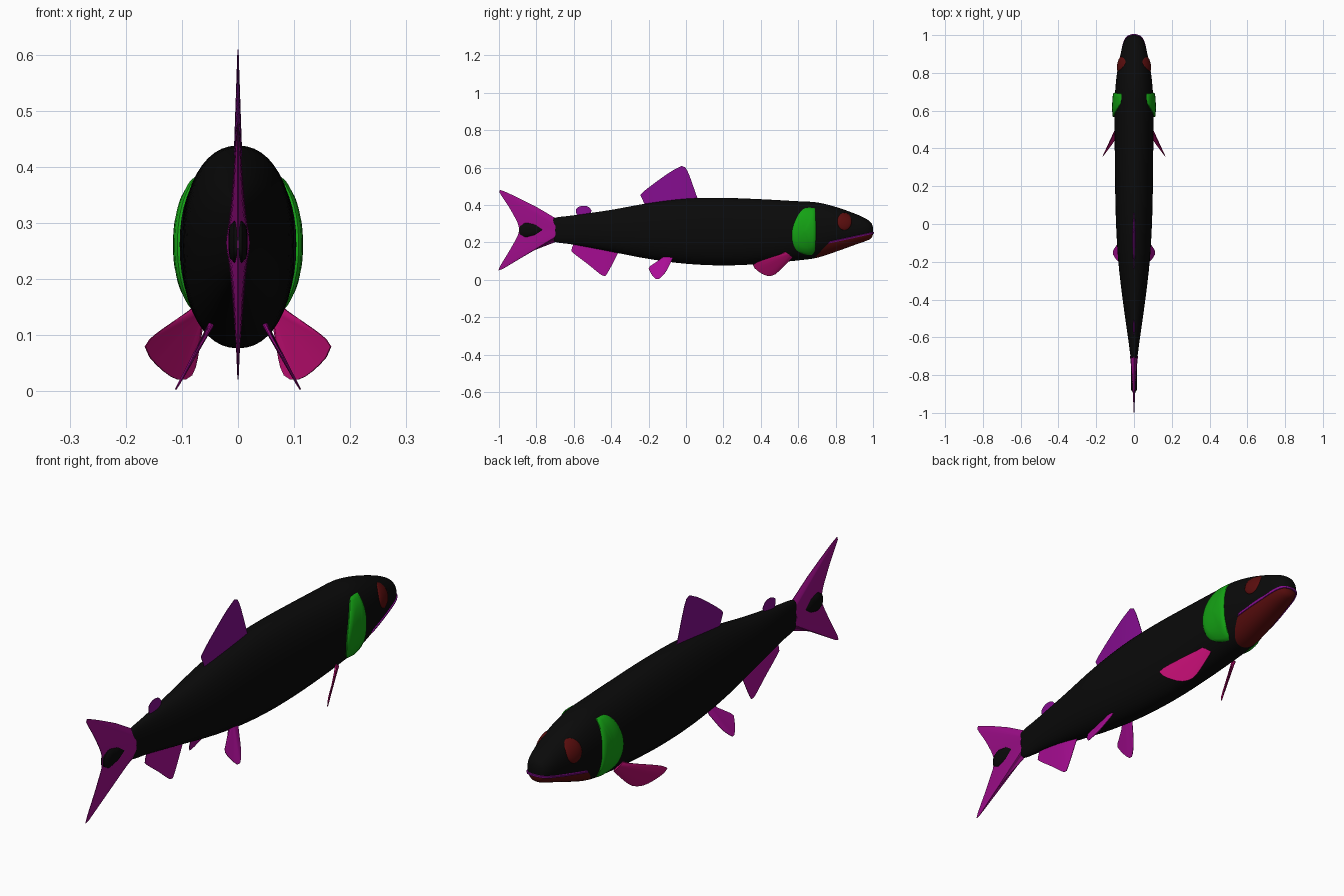
import bpy, bmesh, math
from mathutils import Vector

if "Cube" in bpy.data.objects:
    bpy.data.objects.remove(bpy.data.objects["Cube"])


def material(name, r, g, b):
    m = bpy.data.materials.new(name)
    m.use_nodes = True
    m.diffuse_color = (r, g, b, 1)
    m.node_tree.nodes["Principled BSDF"].inputs["Base Color"].default_value = (r, g, b, 1)
    return m


BLACK = material("body black", .003, .003, .003)
RED = material("dark red", .1, .004, .004)
GREEN = material("gill green", .007, .36, .007)
PURPLE = material("dorsal purple", .23, .004, .27)
MAGENTA = material("tail magenta", .34, .004, .25)
BRIGHT = material("belly fin magenta", .4, .004, .3)
PINK = material("pectoral pink", .5, .004, .16)


def smooth(points, n):
    """Catmull-Rom samples through points, n per span."""
    p = [Vector(q) for q in points]
    p = [2 * p[0] - p[1]] + p + [2 * p[-1] - p[-2]]
    out = []
    for i in range(1, len(p) - 2):
        a, b, c, d = p[i - 1:i + 3]
        for k in range(n):
            t = k / n
            out.append(.5 * (2 * b + (c - a) * t + (2 * a - 5 * b + 4 * c - d) * t * t
                             + (3 * b - a - 3 * c + d) * t ** 3))
    return out + [p[-2]]


def resample(points, n):
    """n + 1 points evenly spaced along a polyline."""
    p = [Vector(q) for q in points]
    d = [0]
    for a, b in zip(p, p[1:]):
        d.append(d[-1] + (b - a).length)
    out = []
    for k in range(n + 1):
        s = d[-1] * k / n
        i = max(j for j in range(len(p) - 1) if d[j] <= s)
        out.append(p[i].lerp(p[i + 1], (s - d[i]) / max(d[i + 1] - d[i], 1e-9)))
    return out


def finish(bm, name, mats, mirror=False, angle=40):
    bmesh.ops.recalc_face_normals(bm, faces=bm.faces)
    me = bpy.data.meshes.new(name)
    bm.to_mesh(me)
    bm.free()
    ob = bpy.data.objects.new(name, me)
    bpy.context.collection.objects.link(ob)
    for m in mats:
        me.materials.append(m)
    for f in me.polygons:
        f.use_smooth = True
    me.set_sharp_from_angle(angle=math.radians(angle))
    if mirror:
        ob.modifiers.new("mirror", "MIRROR")
    return ob


def loft(rings):
    bm = bmesh.new()
    vs = [[bm.verts.new(p) for p in r] for r in rings]
    n = len(vs[0])
    for a, b in zip(vs, vs[1:]):
        for i in range(n):
            j = (i + 1) % n
            bm.faces.new((a[i], a[j], b[j], b[i]))
    bm.faces.new(vs[0])
    bm.faces.new(vs[-1])
    return bm


def fin(name, mat, root, edge, thick, mirror=False, n=20):
    """Blade from a thick root line to a thin outer edge."""
    to3 = lambda ps: [Vector(p) if len(p) == 3 else Vector((0, *p)) for p in ps]
    r, e = resample(to3(root), n), resample(smooth(to3(edge), 5), n)
    nrm = (e[n // 2] - r[n // 2]).cross(r[-1] - r[0]).normalized()
    rings = []
    for i, (a, b) in enumerate(zip(r, e)):
        t = nrm * (.001 + thick * (1 - (2 * i / n - 1) ** 2))
        s = nrm * .001
        rings.append([a + t, b + s, b - s, a - t])
    return finish(loft(rings), name, [mat], mirror)


# Body: y, top, bottom, half width
SECTIONS = smooth([
    (-.735, .29, .245, .006), (-.72, .32, .215, .015), (-.69, .334, .2, .02),
    (-.6, .345, .188, .032), (-.4, .374, .15, .06), (-.2, .41, .112, .083),
    (0, .434, .086, .095), (.2, .438, .077, .1), (.4, .431, .085, .102),
    (.6, .42, .104, .104), (.7, .414, .118, .1), (.8, .39, .15, .09),
    (.9, .355, .186, .071), (.96, .328, .207, .055), (.99, .305, .222, .036),
    (1.0, .28, .245, .012)], 4)


def body_x(y, z):
    """Half width of the body at a side point."""
    for a, b in zip(SECTIONS, SECTIONS[1:]):
        if a[0] <= y <= b[0]:
            s = a.lerp(b, (y - a[0]) / (b[0] - a[0]))
            q = abs((2 * z - s[1] - s[2]) / (s[1] - s[2]))
            return s[3] * max(0, 1 - q ** 2.2) ** (1 / 2.2)
    return 0


def power(v):
    return math.copysign(abs(v) ** (2 / 2.2), v)


rings = []
for y, top, bot, w in SECTIONS:
    ang = [math.tau * i / 48 for i in range(48)]
    rings.append([(w * power(math.cos(a)), y,
                   (top + bot) / 2 + (top - bot) / 2 * power(math.sin(a))) for a in ang])
bm = loft(rings)

# Mouth and lower jaw cut into the body
corner = Vector((0, .76, .195))
lip = Vector((0, -.05, .23)).normalized()
back = Vector((0, .075, -.07)).normalized()
gap = Vector((0, 0, .009))
for co, no in ((corner, lip), (corner + gap, lip), (corner, back)):
    bmesh.ops.bisect_plane(bm, geom=bm.verts[:] + bm.edges[:] + bm.faces[:],
                           dist=1e-5, plane_co=co, plane_no=no)
for f in bm.faces:
    c = f.calc_center_median()
    if c.y > .68 and (c - corner).dot(back) > 0:
        if (c - corner).dot(lip) < 0:
            f.material_index = 1
        elif (c - corner - gap).dot(lip) < 0:
            f.material_index = 2
groove = [f for f in bm.faces if f.material_index == 2]
bmesh.ops.inset_region(bm, faces=groove, thickness=.001, depth=-.005)
finish(bm, "body", [BLACK, RED, PURPLE])

# Gill covers: domed plates following the flank
outline = resample(smooth([(.69, .385), (.695, .26), (.685, .145), (.64, .135), (.585, .165),
                           (.565, .24), (.585, .32), (.63, .38), (.69, .385)], 5), 40)[:-1]
mid = Vector((.635, .26))
rings = []
for scale, lift in ((1, -.012), (1, .004), (.93, .009), (.7, .011), (.35, .012), (.03, .012)):
    pts = [mid + (p - mid) * scale for p in outline]
    rings.append([(body_x(p.x, p.y) + lift, p.x, p.y) for p in pts])
finish(loft(rings), "gill_cover", [GREEN], True)

# Eyes
bm = bmesh.new()
bmesh.ops.create_uvsphere(bm, u_segments=24, v_segments=14, radius=1)
for v in bm.verts:
    y, z = .847 + v.co.y * .038, .312 + v.co.z * .047
    v.co = (body_x(y, z) + v.co.x * .009, y, z)
finish(bm, "eye", [RED], True)

# Tail fin with its dark fleshy core
fin("tail_fin", MAGENTA, [(-.69, .325), (-.7, .265), (-.69, .205)],
    [(-.8, .39), (-.9, .44), (-.985, .478), (-1, .472), (-.935, .37), (-.892, .27),
     (-.93, .18), (-1, .062), (-.985, .055), (-.9, .115), (-.8, .165)], .02, n=40)
core = resample([(-.745, .268), (-.8, .298), (-.86, .305), (-.89, .285), (-.892, .245),
                 (-.86, .228), (-.8, .238), (-.745, .268)], 28)[:-1]
hub = Vector((-.84, .267))
rings = []
for scale, x in ((.3, -.017), (.75, -.015), (1, -.007), (1, .007), (.75, .015), (.3, .017)):
    rings.append([(x, *(hub + (p - hub) * scale)) for p in core])
finish(loft(rings), "tail_core", [BLACK])

# Fins on the centre line
fin("dorsal_fin", PURPLE, [(.07, .42), (-.22, .4)],
    [(.06, .44), (0, .597), (-.045, .598), (-.13, .545), (-.24, .46), (-.235, .435)], .007)
fin("adipose_fin", PURPLE, [(-.51, .35), (-.58, .34)],
    [(-.505, .372), (-.525, .392), (-.56, .395), (-.588, .378), (-.585, .35)], .006)
fin("anal_fin", BRIGHT, [(-.35, .155), (-.6, .195)],
    [(-.365, .14), (-.425, .028), (-.45, .025), (-.52, .08), (-.61, .15), (-.61, .17)], .007)

# Paired fins
fin("pelvic_fin", BRIGHT, [(.05, -.07, .12), (.045, -.13, .12)],
    [(.055, -.075, .105), (.09, -.11, .04), (.112, -.148, .003), (.105, -.17, .012),
     (.088, -.193, .045), (.075, -.195, .07), (.055, -.14, .1)], .004, True)
fin("pectoral_fin", PINK, [(.08, .53, .15), (.065, .57, .12)],
    [(.09, .52, .142), (.158, .375, .092), (.16, .365, .065), (.122, .415, .028),
     (.095, .455, .021), (.077, .49, .04), (.064, .56, .11)], .005, True)
